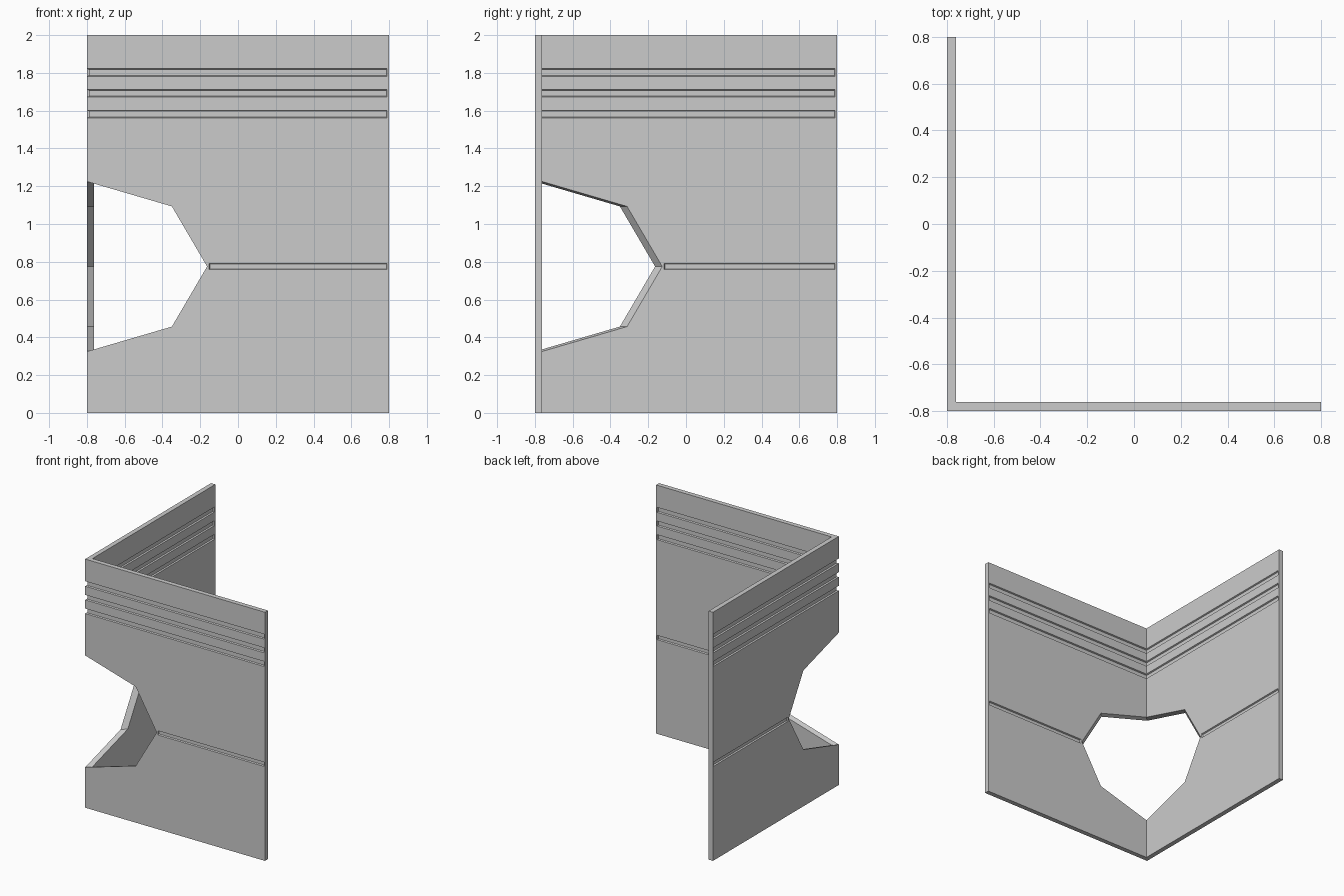
import bpy
import bmesh
from math import sqrt
from mathutils import Matrix, Vector

cube = bpy.data.objects.get("Cube")
if cube:
    bpy.data.objects.remove(cube, do_unlink=True)

HALF = 0.8        # half of the footprint
HEIGHT = 2.0
WALL = 0.038      # wall thickness
DEPTH = 0.011     # groove depth
SLOPE = 0.4       # groove flank slope
END = 0.79        # grooves stop just before the free wall ends
HOLE_R, HOLE_Z = 0.45, 0.775

grey = bpy.data.materials.new("concrete grey")
grey.use_nodes = True
colour = (0.6, 0.6, 0.6, 1)
grey.diffuse_color = colour
grey.node_tree.nodes["Principled BSDF"].inputs["Base Color"].default_value = colour


def make_object(name, bm):
    bmesh.ops.recalc_face_normals(bm, faces=bm.faces[:])
    mesh = bpy.data.meshes.new(name)
    bm.to_mesh(mesh)
    bm.free()
    mesh.materials.append(grey)
    obj = bpy.data.objects.new(name, mesh)
    bpy.context.collection.objects.link(obj)
    return obj


def loft(bm, sections):
    """Skin a closed solid through four-sided sections."""
    rings = [[bm.verts.new(p) for p in s] for s in sections]
    for a, b in zip(rings, rings[1:]):
        for i in range(4):
            j = (i + 1) % 4
            bm.faces.new((a[i], a[j], b[j], b[i]))
    bm.faces.new(rings[0])
    bm.faces.new(rings[-1])


def section(base, sign, z, half, place):
    """Groove cross-section; place maps (offset, cut depth) to x and y."""
    pts = []
    for t, side in ((-DEPTH, -1), (-DEPTH, 1), (DEPTH, 1), (DEPTH, -1)):
        x, y = place(base + sign * t, t)
        pts.append(Vector((x, y, z + side * (half - SLOPE * t))))
    return pts


# L-shaped corner wall
bm = bmesh.new()
inner = -HALF + WALL
outline = [(-HALF, -HALF), (HALF, -HALF), (HALF, inner),
           (inner, inner), (inner, HALF), (-HALF, HALF)]
floor = bm.faces.new([bm.verts.new((x, y, 0)) for x, y in outline])
top = bmesh.ops.extrude_face_region(bm, geom=[floor])["geom"]
bmesh.ops.translate(bm, vec=(0, 0, HEIGHT),
                    verts=[v for v in top if isinstance(v, bmesh.types.BMVert)])
wall = make_object("corner_wall", bm)

# Groove cutters for the outer and inner faces
bm = bmesh.new()
for base, sign in ((-HALF, 1), (inner, -1)):
    # Upper grooves wrap around the corner
    for z in (1.802, 1.692, 1.582):
        loft(bm, [
            section(base, sign, z, 0.02, lambda o, t: (END - SLOPE * t, o)),
            section(base, sign, z, 0.02, lambda o, t: (o, o)),
            section(base, sign, z, 0.02, lambda o, t: (o, END - SLOPE * t))])
    # Lower grooves run from the opening to each wall end
    start = base + HOLE_R * sqrt(2) + 0.01
    ends = [section(base, sign, HOLE_Z, 0.017, lambda o, t: (start + SLOPE * t, o)),
            section(base, sign, HOLE_Z, 0.017, lambda o, t: (END - SLOPE * t, o))]
    loft(bm, ends)
    loft(bm, [[p.yxz for p in s] for s in ends])

# Octagonal opening cut diagonally through the corner
across = Vector((1, -1, 0)).normalized()
along = Vector((1, 1, 0)).normalized()
frame = Matrix((across, Vector((0, 0, 1)), along)).transposed().to_4x4()
frame.translation = (-HALF, -HALF, HOLE_Z)
bmesh.ops.create_cone(bm, cap_ends=True, segments=8, radius1=HOLE_R,
                      radius2=HOLE_R, depth=1.6, matrix=frame)
cutter = make_object("groove_and_opening_cutter", bm)
cutter.hide_render = True

# Cut the wall and bake the result
cut = wall.modifiers.new("Cut", "BOOLEAN")
cut.operation = "DIFFERENCE"
cut.solver = "EXACT"
cut.object = cutter
bpy.context.view_layer.update()
graph = bpy.context.evaluated_depsgraph_get()
result = bpy.data.meshes.new_from_object(wall.evaluated_get(graph))
wall.modifiers.clear()
wall.data = result
bpy.data.objects.remove(cutter, do_unlink=True)
